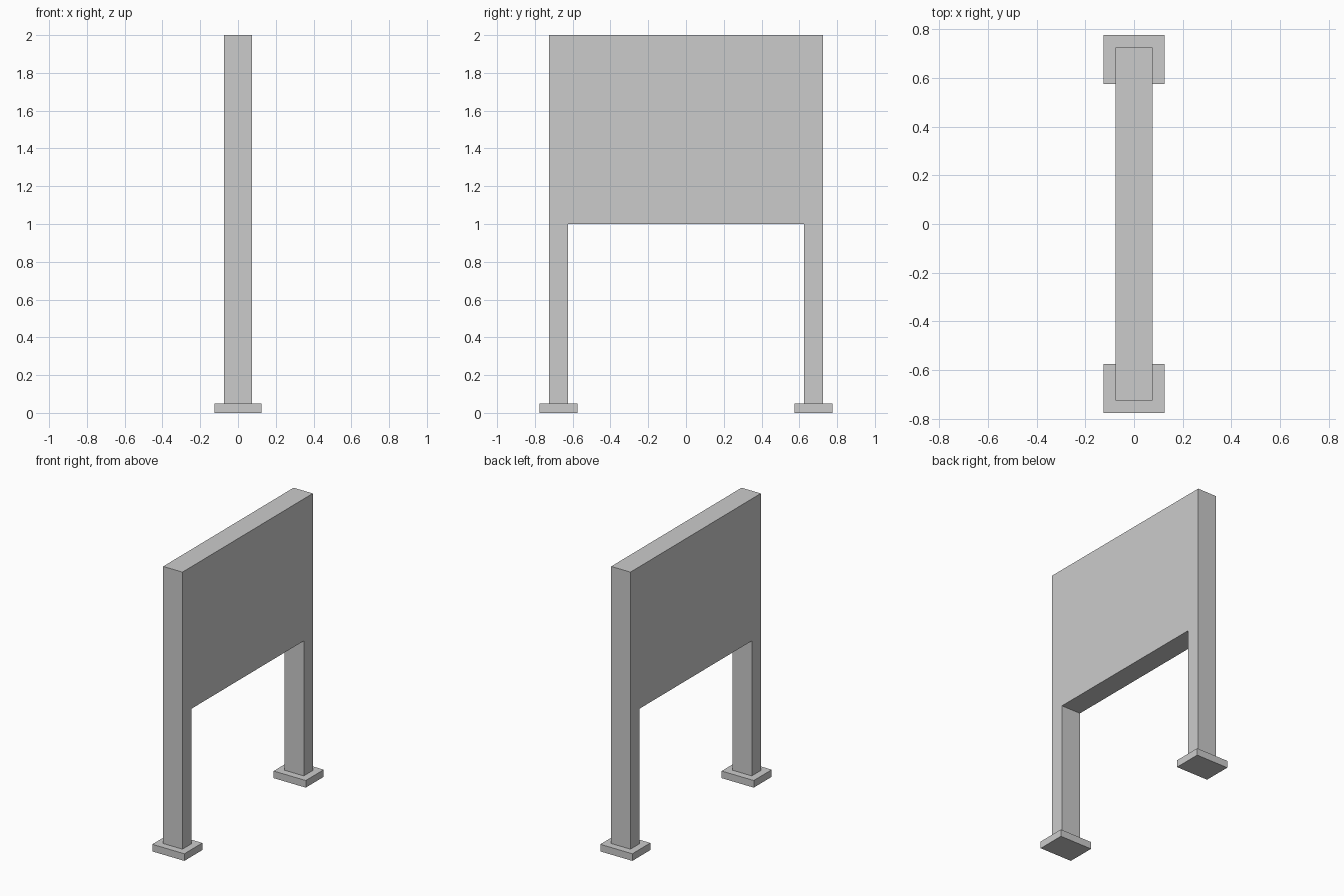
import bpy, bmesh

if "Cube" in bpy.data.objects:
    bpy.data.objects.remove(bpy.data.objects["Cube"])

THICK = 0.15           # depth of the board along x
HALF_W, INNER = 0.725, 0.625
TOP, BOARD_BOTTOM, FOOT_H = 2.0, 1.0, 0.05


def add_object(name, bm):
    bmesh.ops.recalc_face_normals(bm, faces=bm.faces)
    mesh = bpy.data.meshes.new(name)
    bm.to_mesh(mesh)
    bm.free()
    obj = bpy.data.objects.new(name, mesh)
    bpy.context.collection.objects.link(obj)
    return obj


# Board and both legs: one upside-down U outline in the y-z plane, extruded along x
profile = [(-HALF_W, FOOT_H), (-INNER, FOOT_H), (-INNER, BOARD_BOTTOM),
           (INNER, BOARD_BOTTOM), (INNER, FOOT_H), (HALF_W, FOOT_H),
           (HALF_W, TOP), (-HALF_W, TOP)]
bm = bmesh.new()
face = bm.faces.new([bm.verts.new((-THICK / 2, y, z)) for y, z in profile])
ext = bmesh.ops.extrude_face_region(bm, geom=[face])
moved = [g for g in ext["geom"] if isinstance(g, bmesh.types.BMVert)]
bmesh.ops.translate(bm, verts=moved, vec=(THICK, 0, 0))
add_object("board_with_legs", bm)

# Flat foot plates, one under each leg
for name, side in (("front_foot", -1), ("back_foot", 1)):
    bm = bmesh.new()
    bmesh.ops.create_cube(bm, size=1)
    bmesh.ops.scale(bm, verts=bm.verts, vec=(0.25, 0.2, FOOT_H))
    foot = add_object(name, bm)
    foot.location = (0, side * (HALF_W + INNER) / 2, FOOT_H / 2)
